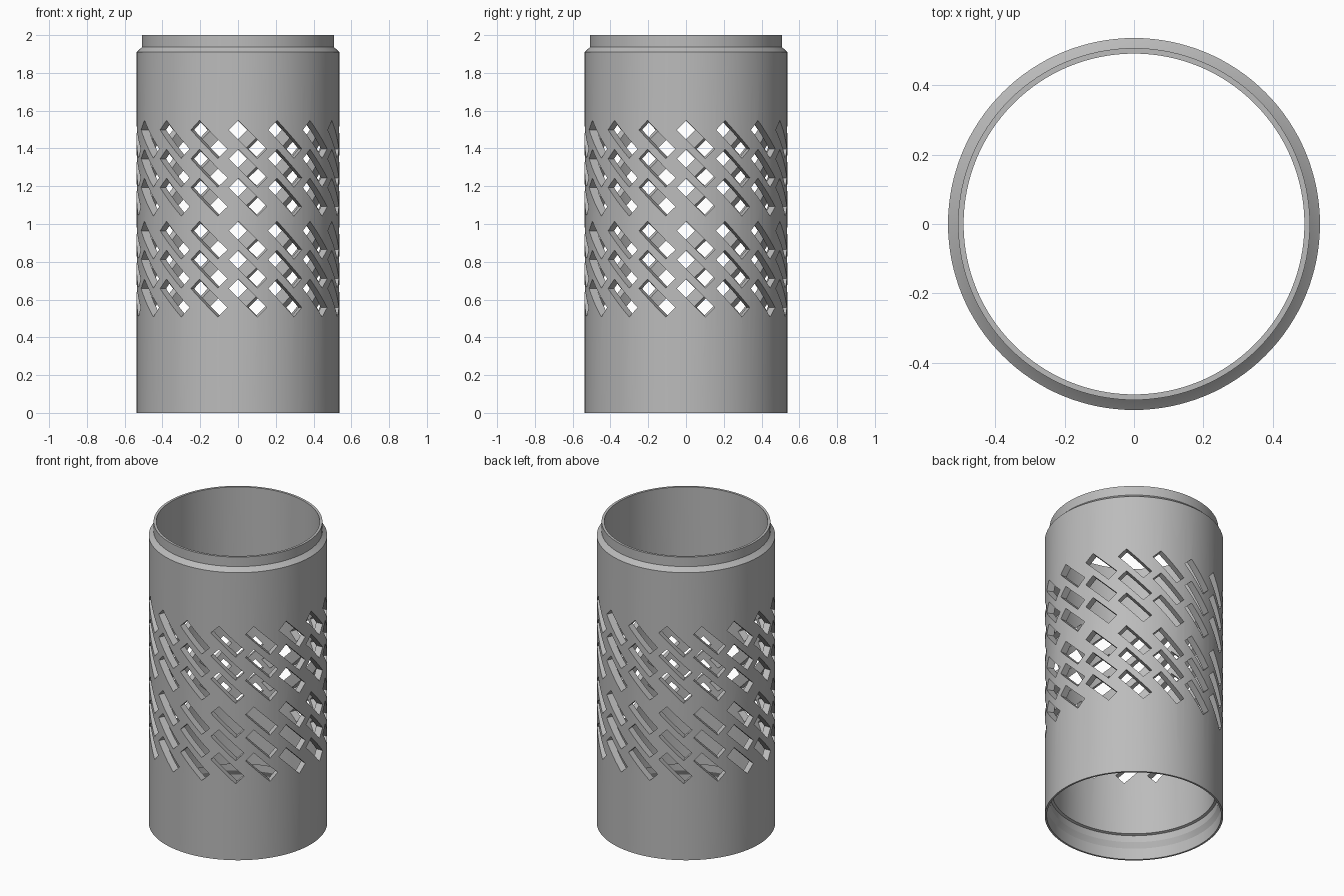
import bpy, bmesh
from math import radians
from mathutils import Matrix, Vector

cube = bpy.data.objects.get("Cube")
if cube:
    bpy.data.objects.remove(cube, do_unlink=True)

grey = bpy.data.materials.new("mid grey")
grey.use_nodes = True
color = (0.5, 0.5, 0.5, 1)
grey.diffuse_color = color
grey.node_tree.nodes["Principled BSDF"].inputs["Base Color"].default_value = color


def make_object(name, bm):
    bmesh.ops.recalc_face_normals(bm, faces=bm.faces)
    mesh = bpy.data.meshes.new(name)
    bm.to_mesh(mesh)
    bm.free()
    mesh.materials.append(grey)
    obj = bpy.data.objects.new(name, mesh)
    bpy.context.collection.objects.link(obj)
    return obj


def lathe(name, profile, segments):
    """Closed (radius, height) profile swept around the z axis."""
    bm = bmesh.new()
    rings = []
    for i in range(segments):
        turn = Matrix.Rotation(radians(360) * i / segments, 3, 'Z')
        rings.append([bm.verts.new(turn @ Vector((r, 0, z))) for r, z in profile])
    for i in range(segments):
        a, b = rings[i - 1], rings[i]
        for j in range(len(profile)):
            bm.faces.new((a[j - 1], b[j - 1], b[j], a[j]))
    return make_object(name, bm)


# Tube with a stepped socket below and a chamfered shoulder and lip above
tube = lathe("vented_tube", [
    (0.537, 0), (0.537, 1.91), (0.533, 1.913), (0.508, 1.937), (0.508, 2),
    (0.492, 2), (0.492, 0.16), (0.508, 0.155), (0.508, 0.11), (0.525, 0.075),
    (0.525, 0)], 128)

# Diagonal slot cutters: two bands of three rows, sixteen around
bm = bmesh.new()
for band_top in (1.448, 0.914):
    for row in range(3):
        for k in range(16):
            place = (Matrix.Rotation(radians(22.5 * k), 4, 'Z')
                     @ Matrix.Translation((0.052, -0.515, band_top - 0.153 * row))
                     @ Matrix.Rotation(radians(45), 4, 'Y')
                     @ Matrix.Diagonal((0.213, 0.11, 0.071, 1)))
            bmesh.ops.create_cube(bm, size=1, matrix=place)
cutter = make_object("slot_cutter", bm)
cutter.hide_render = True

# Cut the slots, then smooth the round walls
cut = tube.modifiers.new("slots", 'BOOLEAN')
cut.operation = 'DIFFERENCE'
cut.solver = 'EXACT'
cut.use_self = True
cut.object = cutter
bpy.ops.object.select_all(action='DESELECT')
bpy.context.view_layer.objects.active = tube
tube.select_set(True)
bpy.ops.object.modifier_apply(modifier=cut.name)
bpy.data.objects.remove(cutter, do_unlink=True)
bpy.ops.object.shade_smooth_by_angle(angle=radians(20))
